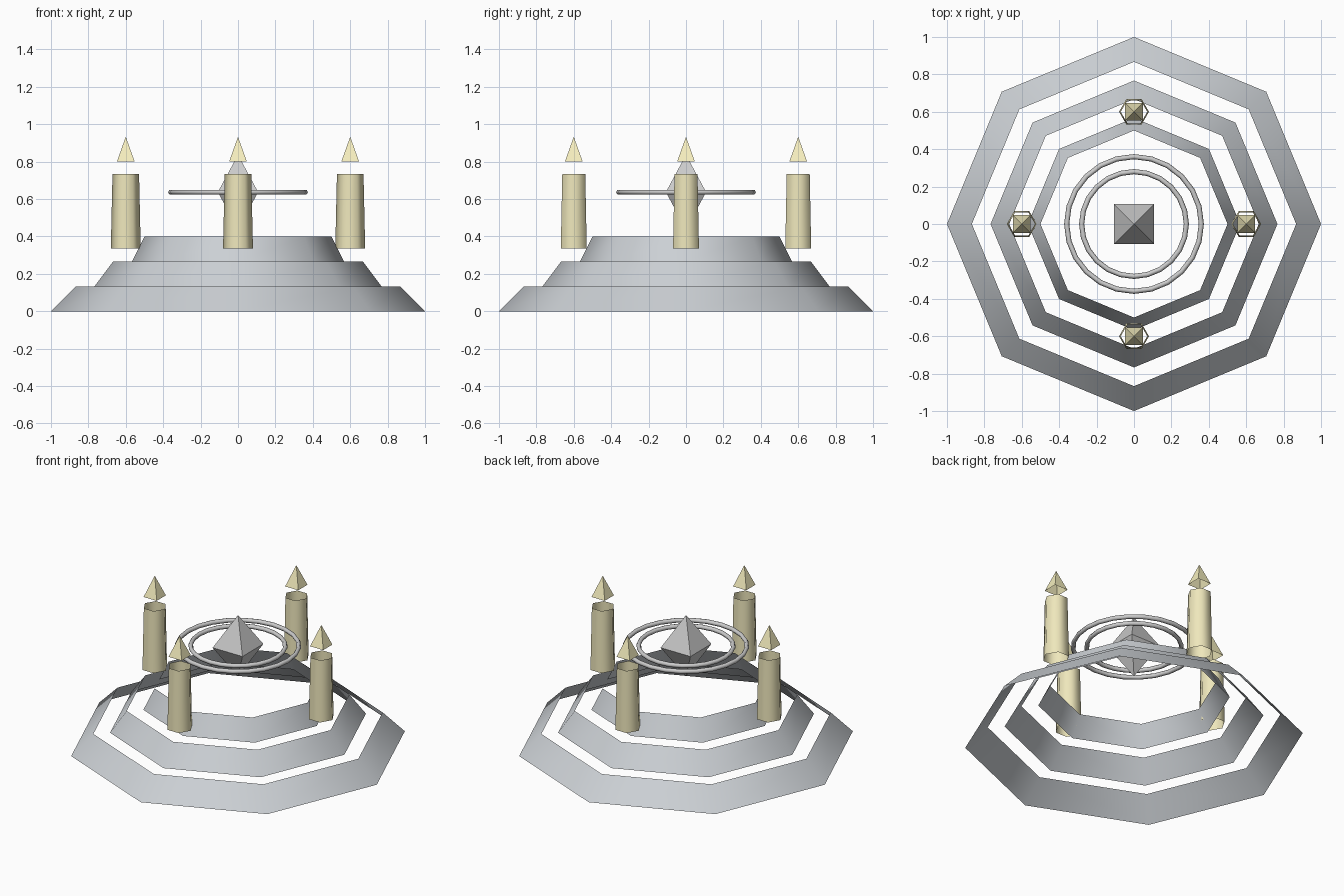
import bpy
from math import sin, cos, pi

if "Cube" in bpy.data.objects:
    bpy.data.objects.remove(bpy.data.objects["Cube"])


def material(name, color):
    m = bpy.data.materials.new(name)
    m.diffuse_color = (*color, 1)
    m.use_nodes = True
    m.node_tree.nodes["Principled BSDF"].inputs["Base Color"].default_value = m.diffuse_color
    return m


def lathe(name, profile, sides, mat, turn=0.0, at=(0, 0), smooth=False):
    """Open-ended faceted shell from (radius, z) points; radius 0 gives an apex."""
    verts, faces, rings = [], [], []
    for r, z in profile:
        n = sides if r > 0 else 1
        start = len(verts)
        for i in range(n):
            a = turn + 2 * pi * i / sides
            verts.append((at[0] + r * cos(a), at[1] + r * sin(a), z))
        rings.append([start + i % n for i in range(sides)])
    for lo, hi in zip(rings, rings[1:]):
        for i in range(sides):
            j = (i + 1) % sides
            faces.append(tuple(dict.fromkeys((lo[i], lo[j], hi[j], hi[i]))))
    me = bpy.data.meshes.new(name)
    me.from_pydata(verts, [], faces)
    me.materials.append(mat)
    me.polygons.foreach_set("use_smooth", [smooth] * len(faces))
    ob = bpy.data.objects.new(name, me)
    bpy.context.collection.objects.link(ob)
    return ob


stone = material("stone", (0.60, 0.63, 0.66))
pale = material("pale", (0.90, 0.90, 0.87))
wax = material("wax", (0.86, 0.80, 0.50))
fire = material("fire", (0.92, 0.86, 0.52))

# Octagonal stepped base: three sloped open bands
for k, (r0, r1) in enumerate([(1.0, 0.867), (0.767, 0.667), (0.567, 0.5)]):
    lathe(f"base_tier_{k + 1}", [(r0, k * 0.1333), (r1, (k + 1) * 0.1333)],
          8, stone, smooth=True)

# Four hexagonal candles with floating pyramid flames
for k in range(4):
    at = (0.6 * cos(k * pi / 2), 0.6 * sin(k * pi / 2))
    lathe(f"candle_{k + 1}", [(0.08, 0.335), (0.071, 0.735)], 6, wax,
          at=at, smooth=True)
    lathe(f"flame_{k + 1}", [(0.067, 0.80), (0, 0.933)], 4, fire,
          turn=pi / 4, at=at)

# Floating crystal
lathe("crystal", [(0, 0.437), (0.152, 0.637), (0, 0.837)], 4, pale, turn=pi / 4)

# Two thin rings around the crystal
for name, r in (("inner_ring", 0.28), ("outer_ring", 0.36)):
    bpy.ops.mesh.primitive_torus_add(major_radius=r, minor_radius=0.0138,
                                     major_segments=24, minor_segments=6,
                                     location=(0, 0, 0.637))
    ring = bpy.context.object
    ring.name = name
    ring.data.materials.append(pale)
    bpy.ops.object.shade_smooth()
